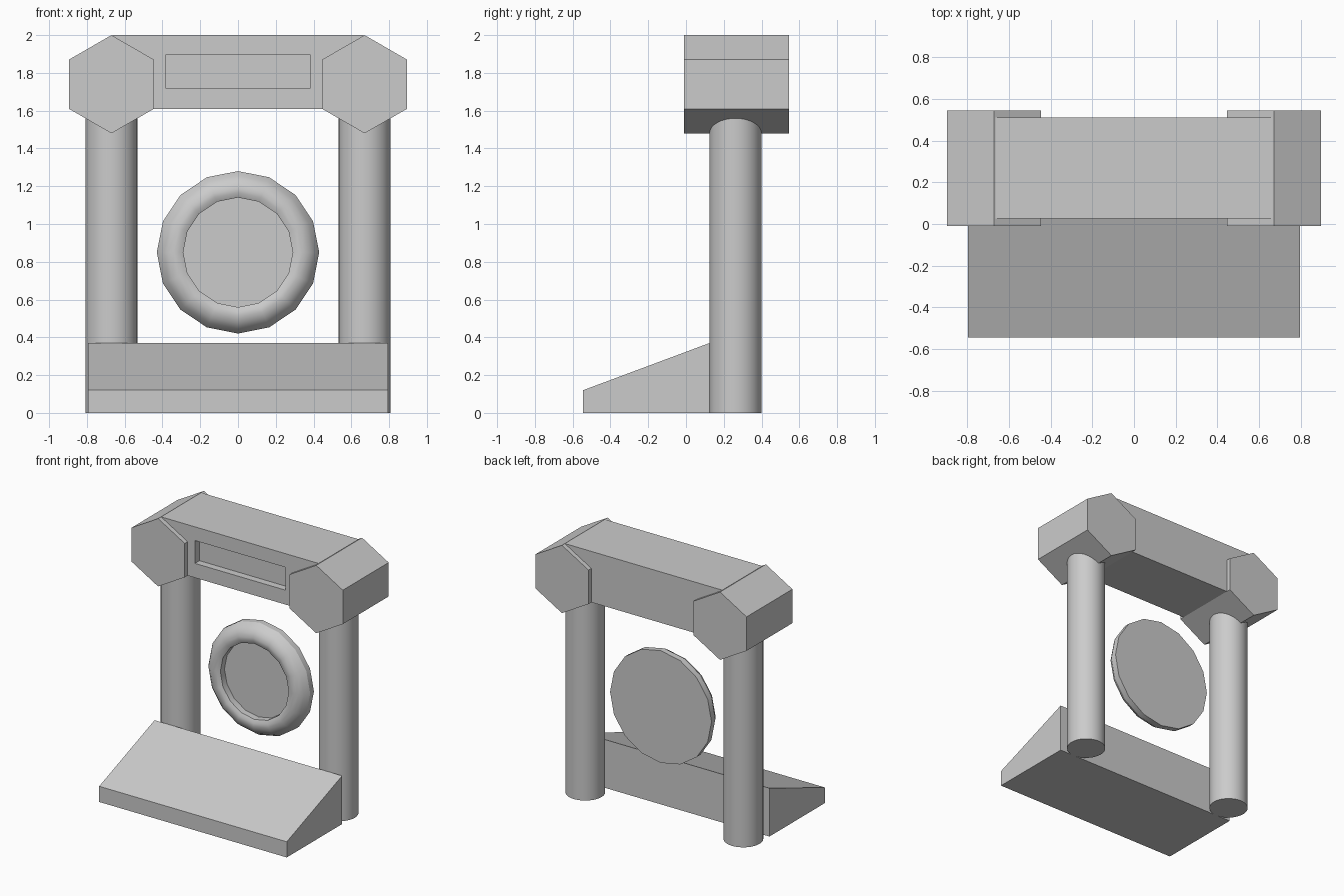
import bpy, bmesh, math
from mathutils import Matrix, Vector

if "Cube" in bpy.data.objects:
    bpy.data.objects.remove(bpy.data.objects["Cube"])


def finish(bm, name, smooth=False):
    bmesh.ops.recalc_face_normals(bm, faces=bm.faces)
    mesh = bpy.data.meshes.new(name)
    bm.to_mesh(mesh)
    bm.free()
    obj = bpy.data.objects.new(name, mesh)
    bpy.context.collection.objects.link(obj)
    if smooth:
        bpy.ops.object.select_all(action='DESELECT')
        obj.select_set(True)
        bpy.context.view_layer.objects.active = obj
        bpy.ops.object.shade_smooth_by_angle(angle=math.radians(31))
    return obj


def prism(name, points, offset, smooth=False):
    """Extrude a closed planar outline by an offset."""
    bm = bmesh.new()
    face = bm.faces.new([bm.verts.new(p) for p in points])
    ext = bmesh.ops.extrude_face_region(bm, geom=[face], use_keep_orig=True)
    verts = [g for g in ext["geom"] if isinstance(g, bmesh.types.BMVert)]
    bmesh.ops.translate(bm, vec=Vector(offset), verts=verts)
    return finish(bm, name, smooth)


def ring_points(n, radius):
    return [(radius * math.sin(2 * math.pi * i / n), radius * math.cos(2 * math.pi * i / n))
            for i in range(n)]


# Columns and hexagonal end blocks, one on each side
for side, sx in (("left", -0.67), ("right", 0.67)):
    prism(side + "_column", [(sx + a, 0.262 + b, 0) for a, b in ring_points(32, 0.138)],
          (0, 0, 1.64), smooth=True)
    prism(side + "_hex_block", [(sx + a, -0.01, 1.74 + b) for a, b in ring_points(6, 0.26)],
          (0, 0.555, 0))

# Sloped base
prism("base_ramp", [(-0.795, -0.545, 0), (-0.795, 0.125, 0),
                    (-0.795, 0.125, 0.37), (-0.795, -0.545, 0.12)], (1.59, 0, 0))

# Top beam with a recessed front panel
bm = bmesh.new()
bmesh.ops.create_cube(bm, size=1, matrix=Matrix.Translation((0, 0.268, 1.805))
                      @ Matrix.Diagonal((1.33, 0.485, 0.39, 1)))
front = min(bm.faces, key=lambda f: f.calc_center_median().y)
bmesh.ops.inset_individual(bm, faces=[front], thickness=0.05)
for v in front.verts:
    v.co.x = math.copysign(0.383, v.co.x)
    v.co.z = 1.72 if v.co.z < 1.805 else 1.895
panel = bmesh.ops.extrude_discrete_faces(bm, faces=[front])["faces"][0]
bmesh.ops.translate(bm, vec=(0, 0.055, 0), verts=panel.verts)
finish(bm, "top_beam")

# Floating disc: 16-sided turned profile (radius, depth) with a rounded rim
profile = [(0, 0.305), (0.43, 0.305), (0.43, 0.26), (0.405, 0.22), (0.375, 0.195),
           (0.34, 0.185), (0.315, 0.187), (0.29, 0.20), (0.29, 0.25), (0, 0.25)]
bm = bmesh.new()
vs = [bm.verts.new((0, y, 0.85 + r)) for r, y in profile]
es = [bm.edges.new(pair) for pair in zip(vs, vs[1:])]
bmesh.ops.spin(bm, geom=vs + es, cent=(0, 0, 0.85), axis=(0, 1, 0),
               angle=2 * math.pi, steps=16)
bmesh.ops.remove_doubles(bm, verts=bm.verts, dist=0.0005)
finish(bm, "floating_disc", smooth=True)
